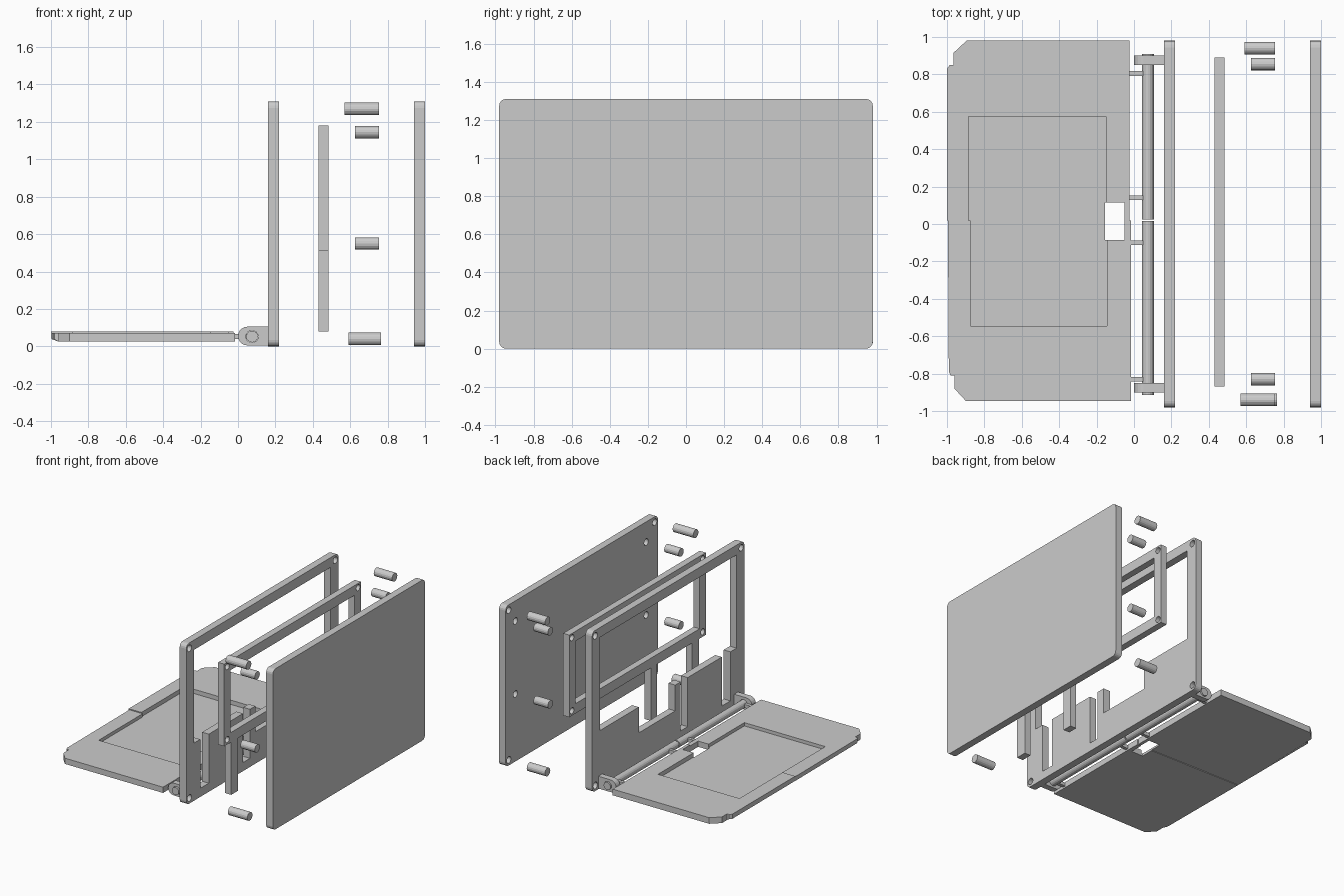
import bpy, bmesh
from math import sin, cos, pi
from mathutils import Vector

if "Cube" in bpy.data.objects:
    bpy.data.objects.remove(bpy.data.objects["Cube"])


def prism(name, pts, axis, lo, hi):
    """Extrude a flat outline along the x, y or z axis."""
    def put(p, d):
        a, b = p
        return {'x': (d, a, b), 'y': (a, d, b), 'z': (a, b, d)}[axis]
    bm = bmesh.new()
    low = [bm.verts.new(put(p, lo)) for p in pts]
    top = [bm.verts.new(put(p, hi)) for p in pts]
    n = len(pts)
    bm.faces.new(low)
    bm.faces.new(top)
    for i in range(n):
        j = (i + 1) % n
        bm.faces.new((low[i], low[j], top[j], top[i]))
    bmesh.ops.recalc_face_normals(bm, faces=bm.faces[:])
    me = bpy.data.meshes.new(name)
    bm.to_mesh(me)
    bm.free()
    ob = bpy.data.objects.new(name, me)
    bpy.context.collection.objects.link(ob)
    return ob


def rect(a0, a1, b0, b1, r=0.0, seg=4):
    """Rectangle outline, optionally with rounded corners."""
    if r == 0:
        return [(a0, b0), (a1, b0), (a1, b1), (a0, b1)]
    pts = []
    for k, (a, b) in enumerate([(a1 - r, b1 - r), (a0 + r, b1 - r), (a0 + r, b0 + r), (a1 - r, b0 + r)]):
        for i in range(seg + 1):
            t = (k + i / seg) * pi / 2
            pts.append((a + r * cos(t), b + r * sin(t)))
    return pts


def circle(a, b, r, n=16):
    return [(a + r * cos(2 * pi * i / n), b + r * sin(2 * pi * i / n)) for i in range(n)]


def cut(ob, cutters):
    """Subtract the cutters, then bake the result and remove them."""
    for c in cutters:
        c.hide_render = True
        m = ob.modifiers.new("cut", 'BOOLEAN')
        m.operation, m.solver, m.object = 'DIFFERENCE', 'EXACT', c
    dg = bpy.context.evaluated_depsgraph_get()
    me = bpy.data.meshes.new_from_object(ob.evaluated_get(dg))
    ob.modifiers.clear()
    ob.data = me
    for c in cutters:
        bpy.data.objects.remove(c)


CORNERS = [(y, z) for y in (-.94, .94) for z in (.045, 1.265)]
INNER = [(y, z) for y in (-.83, .855) for z in (.55, 1.145)]


def holes(spots, r, lo, hi):
    return [prism("cutter", circle(y, z, r), 'x', lo, hi) for y, z in spots]


# Back plate with blind screw holes on its inner face
plate = prism("back_plate", rect(-.98, .98, 0, 1.31, .035), 'x', .94, 1.0)
cut(plate, holes(CORNERS, .027, .9, .98) + holes(INNER, .027, .9, .98))

# Front frame with window, recess and two leg slots
frame = prism("front_frame", rect(-.98, .98, 0, 1.31, .035), 'x', .16, .22)
window = [(-.88, 1.23), (-.88, .47), (-.80, .47), (-.80, .07), (-.69, .07), (-.69, .47),
          (-.25, .47), (-.25, .07), (-.16, .07), (-.16, .47), (-.09, .47), (-.09, .26),
          (.38, .26), (.38, .47), (.88, .47), (.88, 1.23)]
cut(frame, [prism("cutter", window, 'x', .1, .3)] + holes(CORNERS, .027, .1, .3))

# Middle frame with two hanging legs
outline = [(-.87, 1.18), (-.87, .51), (-.78, .51), (-.78, .08), (-.69, .08), (-.69, .51),
           (-.24, .51), (-.24, .08), (-.16, .08), (-.16, .51), (.89, .51), (.89, 1.18)]
middle = prism("middle_frame", outline, 'x', .43, .485)
cut(middle, [prism("cutter", rect(-.79, .81, .59, 1.10), 'x', .4, .6)] + holes(INNER, .025, .4, .6))

# Floating corner pins and inner pins
spans = [(.59, .765), (.57, .755), (.59, .755), (.59, .755)]
for (y, z), (lo, hi) in zip(CORNERS, spans):
    prism("corner_pin", circle(y, .04 if z < .5 else 1.27, .034), 'x', lo, hi)
for y, z in INNER:
    prism("inner_pin", circle(y, z, .033), 'x', .625, .755)

# Two cover halves sharing a shallow tray and a through notch
far = prism("cover_half_back", [(-.025, .02), (-.025, .98), (-.895, .98), (-.965, .915), (-.965, .85),
                                (-.985, .85), (-1, .83), (-1, .02)], 'z', .03, .08)
near = prism("cover_half_front", [(-.015, .02), (-.995, .02), (-.99, -.79), (-.98, -.81), (-.96, -.81),
                                  (-.96, -.88), (-.9, -.945), (-.015, -.945)], 'z', .025, .072)
cut(far, [prism("cutter", rect(-.885, -.15, -.2, .575), 'z', .045, .2),
          prism("cutter", rect(-.155, -.05, -.2, .115), 'z', -.1, .2)])
cut(near, [prism("cutter", rect(-.875, -.145, -.545, .2), 'z', .045, .2),
           prism("cutter", rect(-.155, -.05, -.085, .2), 'z', -.1, .2)])

# Bevel under the outer lip of each cover half
for ob in (far, near):
    for v in ob.data.vertices:
        if v.co.x < -.978 and v.co.z < .04:
            v.co.z += .012

# Hinge rod in two halves
for name, lo, hi in (("hinge_rod_front", -.915, .015), ("hinge_rod_back", .025, .91)):
    prism(name, circle(.075, .052, .031), 'y', lo, hi)

# Hinge brackets rounded around the rod and fixed to the frame
for y0, y1 in ((-.9, -.85), (.85, .9)):
    arc = [(.05 + .05 * cos(pi / 2 + pi * i / 10), .055 + .05 * sin(pi / 2 + pi * i / 10)) for i in range(11)]
    bracket = prism("hinge_bracket", arc + [(.16, .005), (.16, .105)], 'y', y0, y1)
    cut(bracket, [prism("cutter", circle(.075, .052, .033), 'y', -1.2, 1.2)])

# Short tabs joining the cover halves to the rod
for y in (-.83, -.1, .14, .805):
    prism("hinge_tab", rect(-.03, .055, y - .013, y + .013), 'z', .038, .066)
